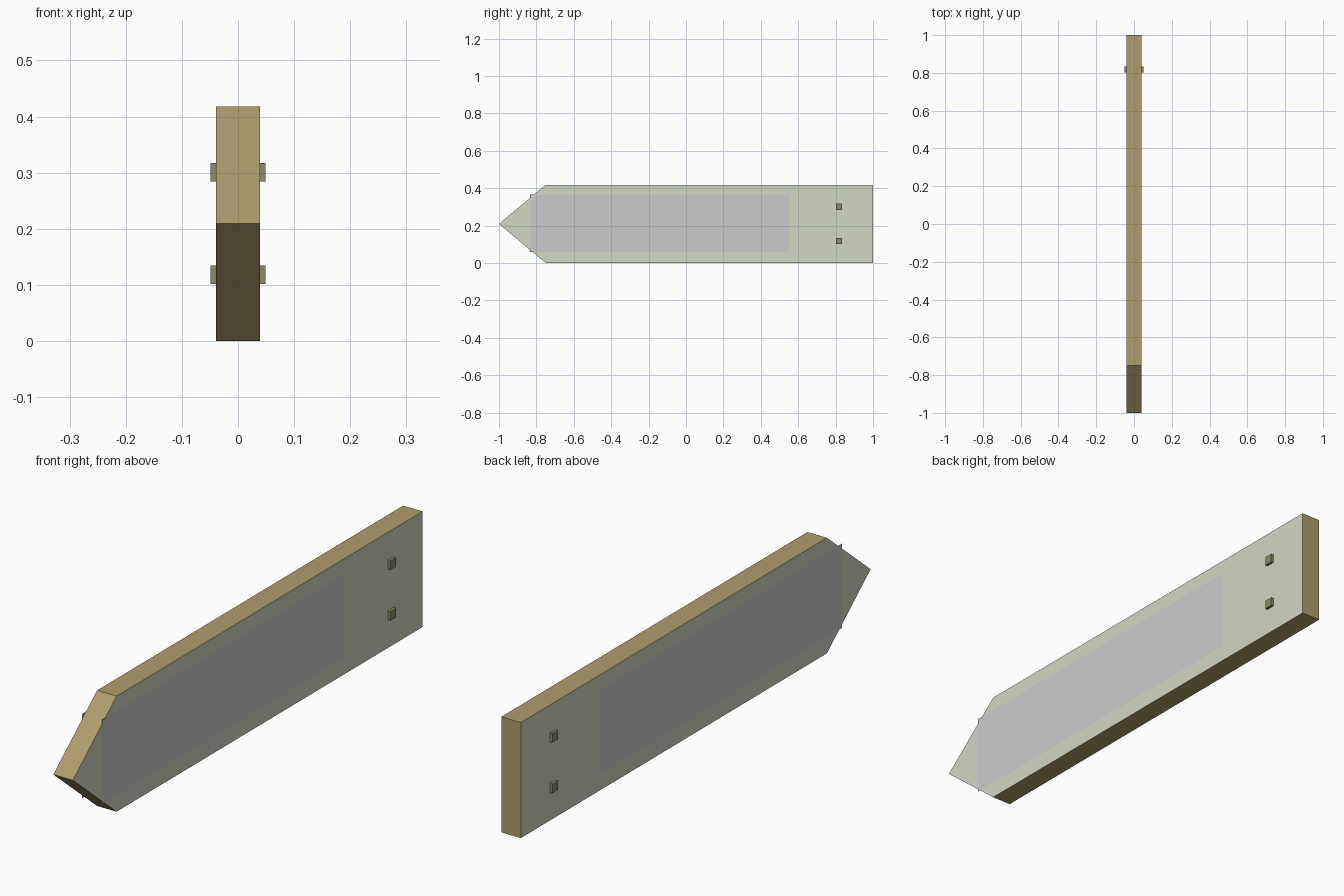
import bpy

if "Cube" in bpy.data.objects:
    bpy.data.objects.remove(bpy.data.objects["Cube"])

HALF = 0.039  # half the board thickness


def material(name, rgb):
    mat = bpy.data.materials.new(name)
    mat.diffuse_color = (*rgb, 1)
    mat.use_nodes = True
    mat.node_tree.nodes["Principled BSDF"].inputs["Base Color"].default_value = mat.diffuse_color
    return mat


def make_object(name, verts, faces, *mats):
    mesh = bpy.data.meshes.new(name)
    mesh.from_pydata(verts, [], faces)
    for mat in mats:
        mesh.materials.append(mat)
    obj = bpy.data.objects.new(name, mesh)
    bpy.context.collection.objects.link(obj)
    return obj


paint = material("pale_paint", (0.65, 0.68, 0.55))
wood = material("wood_edge", (0.42, 0.34, 0.15))
metal = material("bolt_metal", (0.27, 0.26, 0.14))

# Arrow-shaped board: painted faces with bare wooden edges
profile = [(-1, 0.209), (-0.75, 0), (1, 0), (1, 0.418), (-0.75, 0.418)]
n = len(profile)
verts = [(x, y, z) for x in (HALF, -HALF) for y, z in profile]
sides = [(i, i + n, (i + 1) % n + n, (i + 1) % n) for i in range(n)]
board = make_object("sign_board", verts,
                    [tuple(range(n)), tuple(reversed(range(n, 2 * n)))] + sides,
                    paint, wood)
for face in board.data.polygons[2:]:
    face.material_index = 1

# Flat blank panel just off each painted face
for side, label in ((1, "right"), (-1, "left")):
    x = side * (HALF + 0.001)
    corners = [(x, -0.835, 0.06), (x, 0.55, 0.06), (x, 0.55, 0.365), (x, -0.835, 0.365)]
    make_object(f"blank_panel_{label}", corners[::side], [(0, 1, 2, 3)])

# Square bolts passing through the board near the tail
for z, label in ((0.118, "lower"), (0.301, "upper")):
    bpy.ops.mesh.primitive_cube_add(size=1, location=(0, 0.818, z))
    bolt = bpy.context.object
    bolt.name = f"bolt_{label}"
    bolt.scale = (0.098, 0.033, 0.033)
    bolt.data.materials.append(metal)
